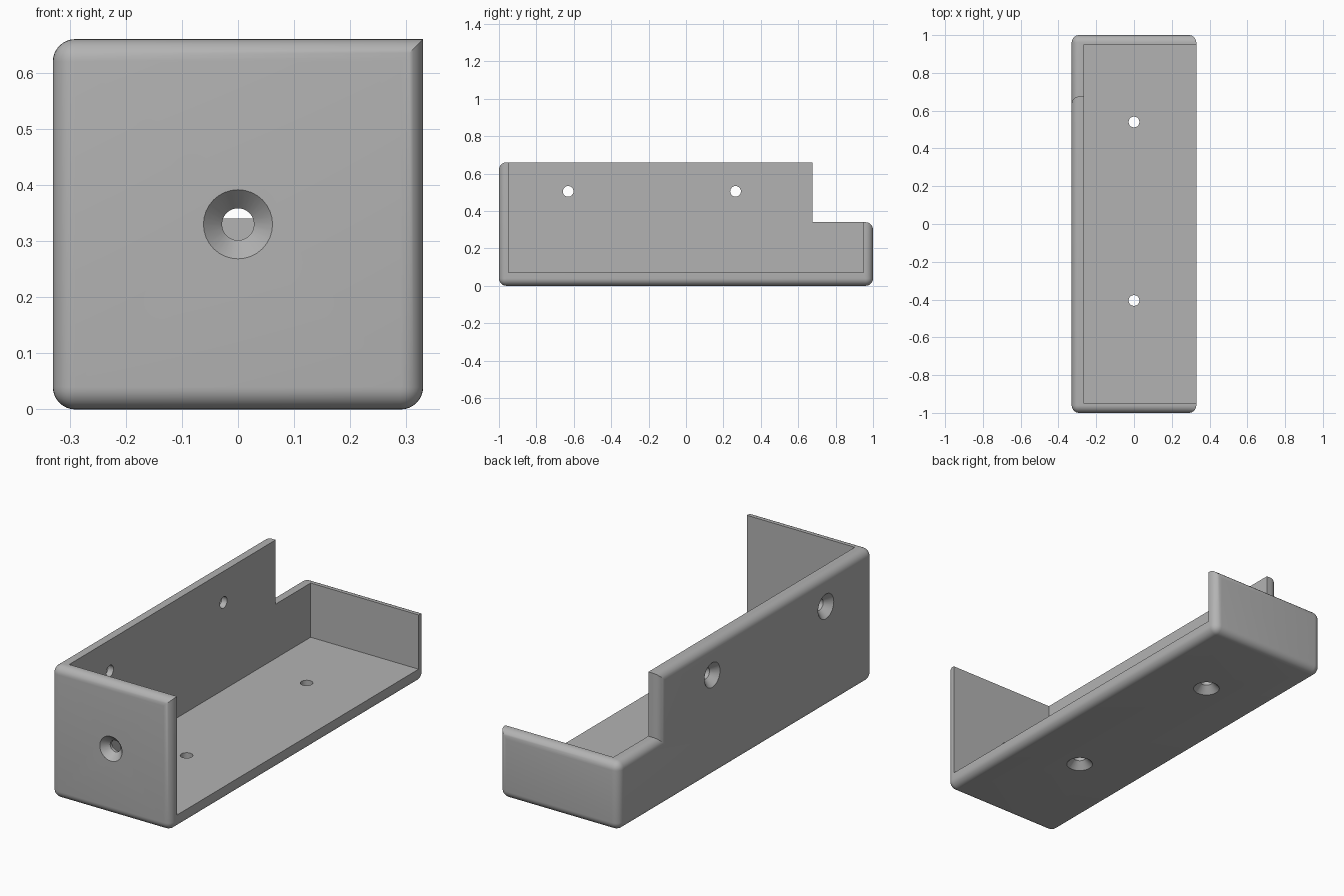
import bpy, bmesh
from math import pi, radians
from mathutils import Matrix, Vector

if "Cube" in bpy.data.objects:
    bpy.data.objects.remove(bpy.data.objects["Cube"], do_unlink=True)

W, H, LOW, STEP = 0.33, 0.66, 0.34, 0.675   # half width, height, low rim, step position
RADIUS = 0.04

grey = bpy.data.materials.new("plain grey")
grey.use_nodes = True
grey.diffuse_color = (0.45, 0.45, 0.45, 1)
grey.node_tree.nodes["Principled BSDF"].inputs["Base Color"].default_value = (0.45, 0.45, 0.45, 1)


def make_object(name, bm):
    bmesh.ops.recalc_face_normals(bm, faces=bm.faces[:])
    mesh = bpy.data.meshes.new(name)
    bm.to_mesh(mesh)
    bm.free()
    mesh.materials.append(grey)
    ob = bpy.data.objects.new(name, mesh)
    bpy.context.collection.objects.link(ob)
    return ob


def is_rounded(edge):
    a, b = (v.co for v in edge.verts)
    mid = (a + b) / 2
    if abs(a.x - b.x) > 0.1:                 # edges across the width
        return abs(mid.y) > 0.99
    if mid.x < 0:                            # whole outline of the closed side
        return True
    return mid.z < 0.01 or abs(mid.y) > 0.99  # open side: bottom and end corners


# Solid stepped block with rounded outer edges
bm = bmesh.new()
outline = [(-1, 0), (1, 0), (1, LOW), (STEP, LOW), (STEP, H), (-1, H)]
face = bm.faces.new([bm.verts.new((-W, y, z)) for y, z in outline])
ext = bmesh.ops.extrude_face_region(bm, geom=[face])
for v in ext["geom"]:
    if isinstance(v, bmesh.types.BMVert):
        v.co.x = W
bmesh.ops.recalc_face_normals(bm, faces=bm.faces[:])
bmesh.ops.bevel(bm, geom=[e for e in bm.edges if is_rounded(e)], offset=RADIUS,
                offset_type='OFFSET', segments=8, profile=0.5, affect='EDGES')
tray = make_object("open_tray", bm)

# Cavity, open at the top and on one side
bm = bmesh.new()
bmesh.ops.create_cube(bm, size=1)
lo, hi = Vector((-0.265, -0.95, 0.07)), Vector((0.6, 0.95, 1.0))
for v in bm.verts:
    v.co = (lo + hi) / 2 + Vector(a * b for a, b in zip(v.co, hi - lo))
cutters = [make_object("cavity_cutter", bm)]


# Countersunk screw holes, pointing inward from the outer surface
def screw_hole(point, inward):
    bm = bmesh.new()
    n = 32
    rings = []
    for radius, depth in [(0.0805, -0.02), (0.0285, 0.035), (0.0285, 0.11)]:
        ring = bmesh.ops.create_circle(bm, segments=n, radius=radius,
                                       matrix=Matrix.Translation((0, 0, depth)))["verts"]
        rings.append(ring)
    for a, b in zip(rings, rings[1:]):
        for i in range(n):
            j = (i + 1) % n
            bm.faces.new((a[i], a[j], b[j], b[i]))
    bm.faces.new(rings[0])
    bm.faces.new(rings[-1])
    turn = Vector(inward).to_track_quat('Z', 'Y').to_matrix().to_4x4()
    bm.transform(Matrix.Translation(point) @ turn)
    cutters.append(make_object("screw_hole_cutter", bm))


screw_hole((0, -1, 0.33), (0, 1, 0))
for y in (-0.63, 0.265):
    screw_hole((-W, y, 0.505), (1, 0, 0))
for y in (-0.405, 0.54):
    screw_hole((0, y, 0), (0, 0, 1))

# Cut everything out, then drop the cutters
bpy.ops.object.select_all(action='DESELECT')
bpy.context.view_layer.objects.active = tray
tray.select_set(True)
for cutter in cutters:
    cutter.hide_render = True
    mod = tray.modifiers.new("cut", 'BOOLEAN')
    mod.operation = 'DIFFERENCE'
    mod.solver = 'EXACT'
    mod.object = cutter
    bpy.ops.object.modifier_apply(modifier=mod.name)
    bpy.data.objects.remove(cutter, do_unlink=True)

bpy.ops.object.shade_smooth_by_angle(angle=radians(30))
